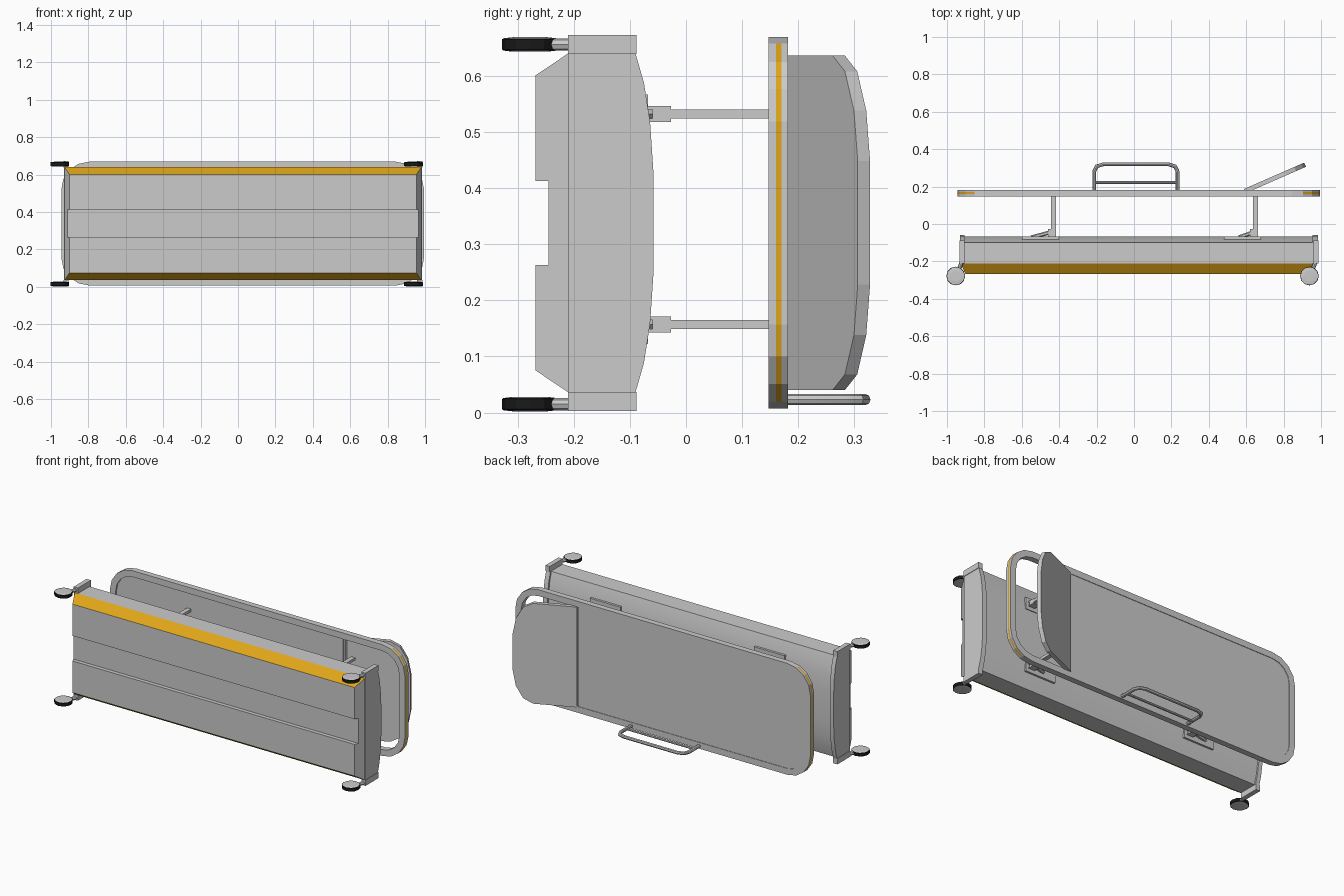
import bpy, bmesh, math
from mathutils import Vector

if "Cube" in bpy.data.objects:
    bpy.data.objects.remove(bpy.data.objects["Cube"], do_unlink=True)

MID = 0.338   # z of the plane of symmetry


def material(name, rgb):
    m = bpy.data.materials.new(name)
    m.use_nodes = True
    m.diffuse_color = (*rgb, 1)
    m.node_tree.nodes["Principled BSDF"].inputs["Base Color"].default_value = (*rgb, 1)
    return m


GREY = material("light grey", (0.6, 0.6, 0.6))
YELLOW = material("amber yellow", (0.75, 0.38, 0.01))
BLACK = material("rubber black", (0.01, 0.01, 0.01))


def finish(name, bm, mats=(GREY,), rule=None, smooth=False):
    bmesh.ops.recalc_face_normals(bm, faces=bm.faces)
    for f in bm.faces:
        f.normal_update()
        if rule:
            f.material_index = rule(f)
    me = bpy.data.meshes.new(name)
    bm.to_mesh(me)
    bm.free()
    ob = bpy.data.objects.new(name, me)
    bpy.context.collection.objects.link(ob)
    for m in mats:
        me.materials.append(m)
    if smooth:
        bpy.ops.object.select_all(action='DESELECT')
        ob.select_set(True)
        bpy.context.view_layer.objects.active = ob
        bpy.ops.object.shade_smooth_by_angle(angle=math.radians(30))
    return ob


def loft(name, loops, capped=True, closed=False, **kw):
    """Skin a list of equal point loops."""
    bm = bmesh.new()
    rows = [[bm.verts.new(p) for p in loop] for loop in loops]
    n = len(rows[0])
    pairs = list(zip(rows, rows[1:])) + ([(rows[-1], rows[0])] if closed else [])
    for a, b in pairs:
        for i in range(n):
            j = (i + 1) % n
            bm.faces.new((a[i], a[j], b[j], b[i]))
    if capped and not closed:
        bm.faces.new(rows[0])
        bm.faces.new(rows[-1])
    return finish(name, bm, **kw)


def box(name, lo, hi, **kw):
    def rect(y):
        return [(lo[0], y, lo[2]), (hi[0], y, lo[2]), (hi[0], y, hi[2]), (lo[0], y, hi[2])]
    return loft(name, [rect(lo[1]), rect(hi[1])], **kw)


def tube(name, pts, r, sides=8):
    """Round tube along a path lying in a plane of constant z or a straight line."""
    pts = [Vector(p) for p in pts]
    loops = []
    for i, p in enumerate(pts):
        a = (p - pts[i - 1]).normalized() if i else Vector()
        b = (pts[i + 1] - p).normalized() if i < len(pts) - 1 else Vector()
        t = (a + b).normalized()
        u = t.cross(Vector((0, 0, 1)) if abs(t.z) < 0.9 else Vector((1, 0, 0))).normalized()
        v = t.cross(u)
        stretch = 1 / max(0.5, t.dot(b if b.length else a))
        loops.append([p + r * (u * stretch * math.cos(k) + v * math.sin(k))
                      for k in (2 * math.pi * s / sides for s in range(sides))])
    return loft(name, loops, smooth=True)


def mirrored(half):
    """Profile of (y, half width) points completed about MID."""
    return [(y, MID + w) for y, w in half] + [(y, MID - w) for y, w in reversed(half)]


def rounded(x0, x1, w, r0, r1, seg=4):
    """Rounded rectangle in x and z, with one corner radius per end."""
    out = []
    for cx, s, r, start in ((x1 - r1, 1, r1, 0), (x0 + r0, 1, r0, 1),
                            (x0 + r0, -1, r0, 2), (x1 - r1, -1, r1, 3)):
        for k in range(seg + 1):
            a = math.pi / 2 * (start + k / seg)
            out.append((cx + r * math.cos(a), MID + s * (w - r) + r * math.sin(a)))
    return out


# Base cover with a gently crowned top
crown = [(-0.21, 0.302), (-0.1, 0.302), (-0.085, 0.25), (-0.074, 0.18), (-0.068, 0.09)]
section = mirrored(crown)
loft("base_cover", [[(x, y, z) for y, z in section] for x in (-0.91, 0.96)], smooth=True)

# Lower pan with a channel, sloping ends and yellow side chamfers
pan = mirrored([(-0.21, 0.302), (-0.268, 0.263), (-0.268, 0.075), (-0.245, 0.075)])


def pan_end(x, sign):
    return [(x + sign * 0.45 * (y + 0.21), y, z) for y, z in pan]


loft("lower_pan", [pan_end(-0.927, -1), pan_end(0.98, 1)], mats=(GREY, YELLOW),
     rule=lambda f: int(f.normal.y < -0.3 and abs(f.normal.z) > 0.5))

# End panels
panel = mirrored([(y + (0.01 if w < 0.302 or y > -0.2 else 0), w) for y, w in crown])
for label, x0, x1 in (("foot", -0.93, -0.905), ("head", 0.955, 0.983)):
    loft(label + "_end_panel", [[(x, y, z) for y, z in panel] for x in (x0, x1)], smooth=True)

# Corner posts, caster links and wheels
for label, px, wx in (("foot", -0.92, -0.953), ("head", 0.972, 0.938)):
    for side, zp, zw in (("upper", 0.656, 0.656), ("lower", 0.02, 0.015)):
        name = label + "_" + side
        box(name + "_post", (px - 0.014, -0.21, zp - 0.017), (px + 0.014, -0.088, zp + 0.017))
        tube(name + "_caster_link", [(px, -0.2, zw), (wx + 0.01, -0.262, zw)], 0.011)
        rings = []
        for dz, r in ((-0.013, 0.03), (-0.011, 0.047), (-0.009, 0.05),
                      (0.009, 0.05), (0.011, 0.047), (0.013, 0.03)):
            rings.append([(wx + r * math.cos(k * math.pi / 6),
                           -0.278 + r * math.sin(k * math.pi / 6), zw + dz) for k in range(12)])
        loft(name + "_wheel", rings, mats=(GREY, BLACK),
             rule=lambda f: int(abs(f.normal.z) < 0.9))

# Lifting arms with angled feet, brackets and base plates
for label, x, reach in (("foot", -0.43, 0.12), ("head", 0.65, 0.09)):
    for side, z in (("upper", 0.532), ("lower", 0.157)):
        name = label + "_" + side
        box(name + "_arm", (x - 0.013, -0.06, z - 0.008), (x + 0.013, 0.155, z + 0.008))
        tube(name + "_arm_foot", [(x, -0.04, z), (x - reach, -0.072, z)], 0.011, 6)
        for dz in (-0.011, 0.011):
            box(name + "_bracket", (x - 0.03, -0.08, z + dz - 0.003), (x + 0.013, -0.027, z + dz + 0.003))
        box(name + "_base_plate", (x - 0.17, -0.085, z - 0.035), (x + 0.03, -0.068, z + 0.035))

# Bed frame ring with yellow bumper strips around both ends
outer = rounded(-0.945, 0.995, 0.331, 0.15, 0.15)
inner = rounded(-0.908, 0.958, 0.294, 0.115, 0.115)
levels = [(0.147, inner), (0.147, outer), (0.16, outer), (0.17, outer), (0.182, outer), (0.182, inner)]


def bumper(f):
    c = f.calc_center_median()
    on_strip = abs(c.y - 0.165) < 0.003 and f.calc_area() < 0.02 and abs(f.normal.y) < 0.1
    outside = (c.x - 0.025) * f.normal.x + (c.z - MID) * f.normal.z > 0
    return int(on_strip and outside and abs(c.x - 0.025) > 0.885)


loft("bed_frame", [[(x, y, z) for x, z in loop] for y, loop in levels], closed=True,
     mats=(GREY, YELLOW), rule=bumper)

# Main deck
deck = rounded(-0.915, 0.58, 0.298, 0.12, 0.005)
loft("main_deck", [[(x, y, z) for x, z in deck] for y in (0.156, 0.179)])
tube("hinge_bar", [(0.592, 0.162, 0.03), (0.592, 0.162, 0.646)], 0.01)

# Raised headrest
along = Vector((0.32, 0.14, 0)).normalized()
up = Vector((-along.y, along.x, 0))
rest = mirrored([(0, 0.298), (0.24, 0.298), (0.295, 0.27), (0.335, 0.2), (0.352, 0.11)])
hinge = Vector((0.597, 0.165, 0))
loft("headrest", [[hinge + along * s + up * t + Vector((0, 0, z)) for s, z in rest]
                  for t in (0, 0.024)])

# Side handle
tube("side_handle", [(-0.213, 0.165, 0.023), (-0.213, 0.28, 0.023), (-0.2, 0.308, 0.023),
                     (-0.165, 0.319, 0.023), (0.185, 0.319, 0.023), (0.22, 0.308, 0.023),
                     (0.233, 0.28, 0.023), (0.233, 0.165, 0.023)], 0.01)
tube("handle_rail", [(-0.213, 0.222, 0.02), (0.233, 0.222, 0.02)], 0.007)
